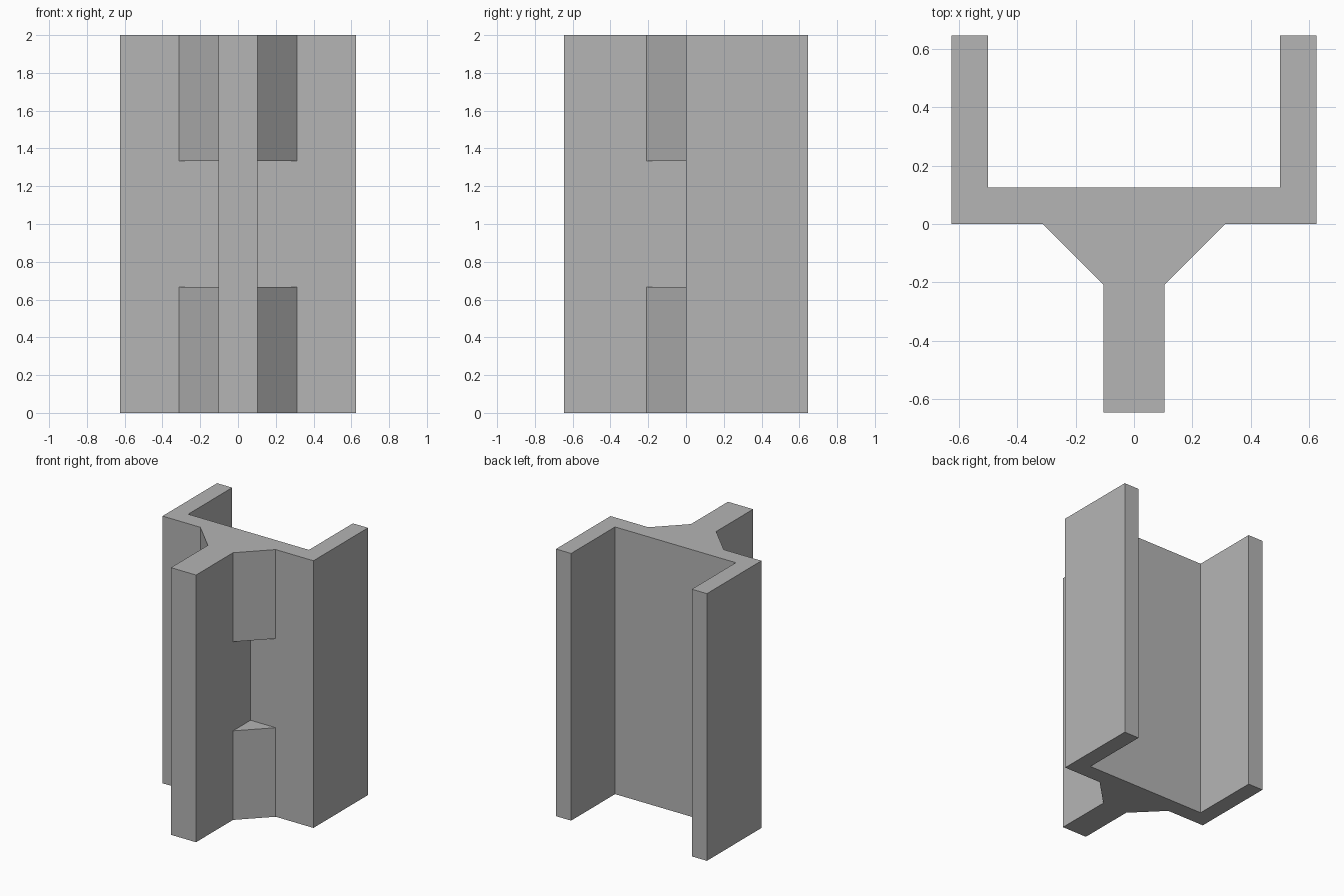
import bpy
import bmesh

cube = bpy.data.objects.get("Cube")
if cube:
    bpy.data.objects.remove(cube, do_unlink=True)

HEIGHT = 2.0
OUTER, INNER, BACK = 0.625, 0.5, 0.645      # channel walls
WEB = 0.125                                 # channel base thickness
RIB, GUSSET = 0.104, 0.312                  # rib half width, gusset reach

grey = bpy.data.materials.new("plain grey")
grey.use_nodes = True
colour = (0.46, 0.46, 0.46, 1.0)
grey.diffuse_color = colour
grey.node_tree.nodes["Principled BSDF"].inputs["Base Color"].default_value = colour


def prism(name, outline, z0, z1):
    """Extrude a closed xy outline from z0 to z1."""
    bm = bmesh.new()
    face = bm.faces.new([bm.verts.new((x, y, z0)) for x, y in outline])
    extruded = bmesh.ops.extrude_face_region(bm, geom=[face])["geom"]
    top = [v for v in extruded if isinstance(v, bmesh.types.BMVert)]
    bmesh.ops.translate(bm, verts=top, vec=(0, 0, z1 - z0))
    bmesh.ops.recalc_face_normals(bm, faces=bm.faces)
    mesh = bpy.data.meshes.new(name)
    bm.to_mesh(mesh)
    bm.free()
    mesh.materials.append(grey)
    obj = bpy.data.objects.new(name, mesh)
    bpy.context.collection.objects.link(obj)
    return obj


# Channel, gussets and front rib share one mirrored cross-section
half = [(RIB, -BACK), (RIB, RIB - GUSSET), (GUSSET, 0), (OUTER, 0),
        (OUTER, BACK), (INNER, BACK), (INNER, WEB)]
outline = half + [(-x, y) for x, y in reversed(half)]
bracket = prism("channel_bracket", outline, 0, HEIGHT)

# Remove the gussets over the middle third on both sides
for side, label in ((1, "left"), (-1, "right")):
    near, far = side * RIB, side * 0.5
    cutter = prism(label + "_notch_cutter",
                   [(near, 0), (far, 0), (far, -0.5), (near, -0.5)],
                   HEIGHT / 3, HEIGHT * 2 / 3)
    cutter.hide_render = True
    cutter.hide_set(True)
    notch = bracket.modifiers.new(label + "_notch", 'BOOLEAN')
    notch.operation = 'DIFFERENCE'
    notch.solver = 'EXACT'
    notch.object = cutter

# Bake the cuts and discard the cutters
bpy.context.view_layer.update()
evaluated = bracket.evaluated_get(bpy.context.evaluated_depsgraph_get())
bracket.data = bpy.data.meshes.new_from_object(evaluated)
bracket.data.name = "channel_bracket"
for notch in list(bracket.modifiers):
    cutter = notch.object
    bracket.modifiers.remove(notch)
    bpy.data.objects.remove(cutter, do_unlink=True)
